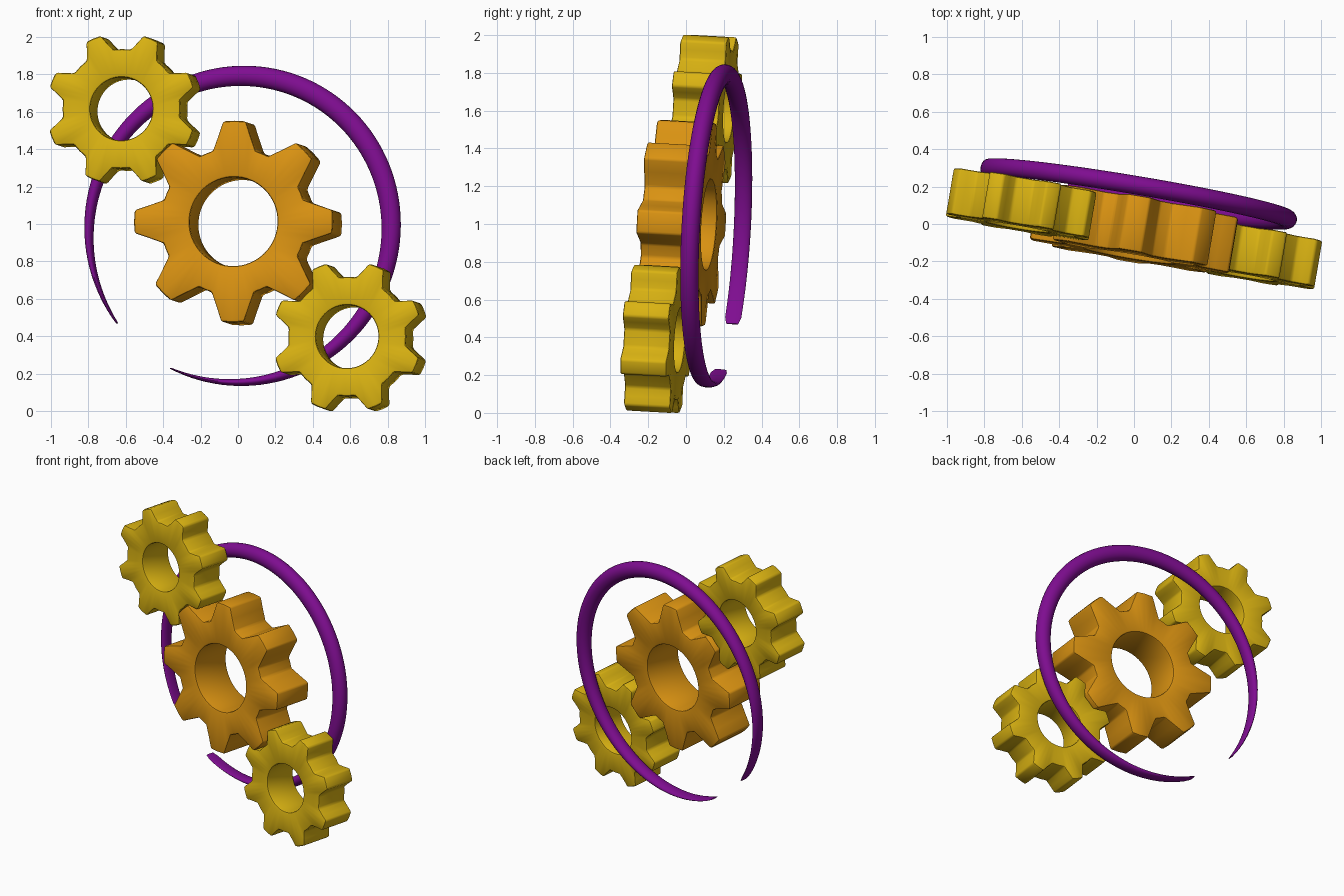
import bpy, bmesh
from math import sin, cos, pi, radians

cube = bpy.data.objects.get("Cube")
if cube:
    bpy.data.objects.remove(cube, do_unlink=True)

TILT = (radians(-3.2), 0, radians(-9.6))   # shared lean of every part


def material(name, rgb):
    m = bpy.data.materials.new(name)
    m.use_nodes = True
    m.diffuse_color = (*rgb, 1)
    m.node_tree.nodes["Principled BSDF"].inputs["Base Color"].default_value = (*rgb, 1)
    return m


orange = material("orange", (0.70, 0.29, 0.006))
yellow = material("yellow", (0.70, 0.45, 0.006))
purple = material("purple", (0.21, 0.004, 0.28))


def finish(name, bm, mat, location):
    bmesh.ops.recalc_face_normals(bm, faces=bm.faces)
    mesh = bpy.data.meshes.new(name)
    bm.to_mesh(mesh)
    bm.free()
    mesh.materials.append(mat)
    obj = bpy.data.objects.new(name, mesh)
    obj.location = location
    obj.rotation_euler = TILT
    bpy.context.collection.objects.link(obj)
    bpy.ops.object.select_all(action='DESELECT')
    bpy.context.view_layer.objects.active = obj
    obj.select_set(True)
    return obj


def bridge(bm, a, b):
    """Quads between two closed loops of equal length."""
    n = len(a)
    for i in range(n):
        j = (i + 1) % n
        bm.faces.new((a[i], a[j], b[j], b[i]))


def gear(name, mat, location, tip_r, root_r, hole_r, thick, tip_deg, base_deg, phase):
    teeth = 8
    # one tooth: valley centre, base, flank, tip, tip, flank, base
    mid_deg, mid_r = tip_deg * 0.6 + base_deg * 0.4, (tip_r + root_r) / 2
    side = [(base_deg, root_r), (mid_deg, mid_r), (tip_deg, tip_r)]
    tooth = ([(-180 / teeth, root_r)] + [(-a, r) for a, r in side] + [(0, tip_r)]
             + side[::-1])
    outline = [(radians(a + phase + k * 360 / teeth), r)
               for k in range(teeth) for a, r in tooth]
    n = len(outline)
    start = outline[0][0]
    hole = [(start + 2 * pi * i / n, hole_r) for i in range(n)]
    bm = bmesh.new()

    def loop(points, y):
        return [bm.verts.new((r * cos(a), y, r * sin(a))) for a, r in points]

    loops = [loop(outline, -thick / 2), loop(outline, thick / 2),
             loop(hole, thick / 2), loop(hole, -thick / 2)]
    for i in range(4):
        bridge(bm, loops[i], loops[(i + 1) % 4])
    obj = finish(name, bm, mat, location)
    # rounded edges
    bevel = obj.modifiers.new("soft_edges", 'BEVEL')
    bevel.width = 0.012
    bevel.segments = 2
    bevel.limit_method = 'ANGLE'
    bevel.angle_limit = radians(25)
    bpy.ops.object.modifier_apply(modifier=bevel.name)
    bpy.ops.object.shade_smooth_by_angle(angle=radians(35))


# Gears
gear("large_gear", orange, (0, -0.025, 1.005), 0.54, 0.395, 0.238, 0.30, 6.5, 17, 0)
for label, place in (("upper_right_gear", (-0.603, 0.105, 1.609)),
                     ("lower_left_gear", (0.603, -0.155, 0.392))):
    gear(label, yellow, place, 0.407, 0.32, 0.169, 0.25, 6, 14, 22.5)

# Crescent ring: constant outer radius, radial width tapering to the ends
bm = bmesh.new()
steps, sides, outer = 120, 20, 0.857
rings = []
for s in range(steps + 1):
    t = 2 * s / steps - 1
    a = radians(50.5 + 167 * t)
    half_w = 0.004 + 0.053 * (1 - t * t)
    half_d = 0.05 - 0.007 * t * t
    if s in (0, steps):
        half_d *= 0.75
    ring = []
    for k in range(sides):
        b = 2 * pi * k / sides
        r = outer - half_w + half_w * cos(b)
        ring.append(bm.verts.new((r * cos(a), half_d * sin(b), r * sin(a))))
    rings.append(ring)
for first, second in zip(rings, rings[1:]):
    bridge(bm, first, second)
bm.faces.new(rings[0])
bm.faces.new(rings[-1])
finish("crescent_ring", bm, purple, (0.025, 0.16, 0.99))
bpy.ops.object.shade_smooth_by_angle(angle=radians(50))
